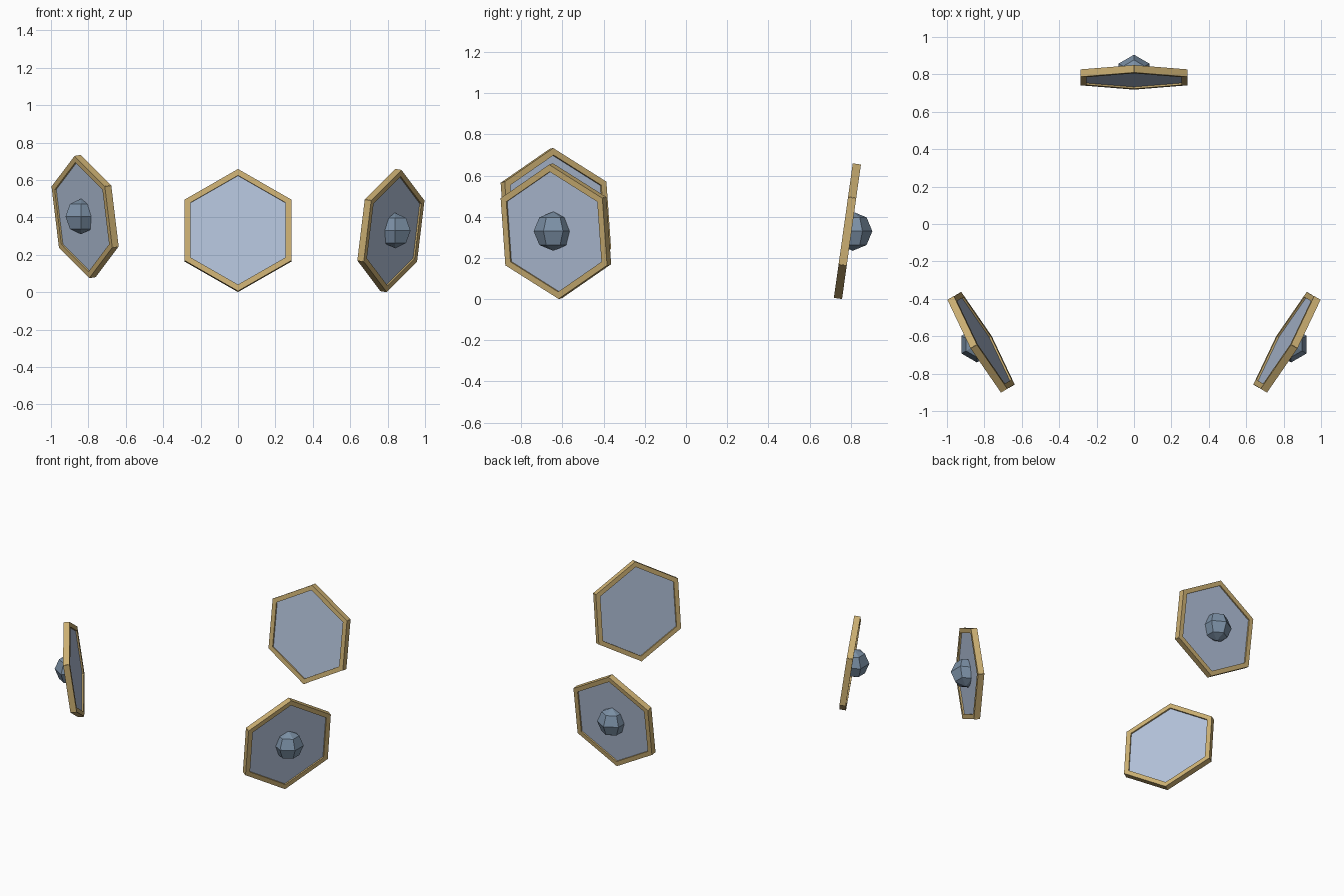
import bpy, bmesh
from math import radians, pi, sin, cos
from mathutils import Matrix, Vector

if "Cube" in bpy.data.objects:
    bpy.data.objects.remove(bpy.data.objects["Cube"])

R = 0.312        # hexagon radius (bar centre lines)
DIST = 0.944     # distance of each panel from the shared centre
CY = -0.16       # shared centre in y
TILT = radians(-8)


def material(name, col):
    m = bpy.data.materials.new(name)
    m.diffuse_color = (*col, 1)
    m.use_nodes = True
    m.node_tree.nodes["Principled BSDF"].inputs["Base Color"].default_value = m.diffuse_color
    return m


GOLD = material("gold", (0.60, 0.43, 0.17))
GLASS = material("pane_blue", (0.45, 0.54, 0.70))
STEEL = material("knob_blue", (0.20, 0.28, 0.38))


def finish(bm, name, mat, matrix):
    bmesh.ops.transform(bm, matrix=matrix, verts=bm.verts)
    bmesh.ops.recalc_face_normals(bm, faces=bm.faces)
    me = bpy.data.meshes.new(name)
    bm.to_mesh(me)
    bm.free()
    me.materials.append(mat)
    ob = bpy.data.objects.new(name, me)
    bpy.context.collection.objects.link(ob)
    return ob


def build_panel(label, angle, z):
    turn = Matrix.Translation((0, CY, z)) @ Matrix.Rotation(angle, 4, 'Z')
    place = turn @ Matrix.Translation((0, DIST, 0)) @ Matrix.Rotation(TILT, 4, 'X')

    # hexagonal pane, pointed at the top
    bm = bmesh.new()
    bmesh.ops.create_cone(bm, cap_ends=True, segments=6, radius1=R, radius2=R, depth=0.02,
                          matrix=Matrix.Rotation(pi / 2, 4, 'X'))
    top = max(v.co.z for v in bm.verts)
    if top < R * 0.95:
        bmesh.ops.rotate(bm, verts=bm.verts, matrix=Matrix.Rotation(pi / 6, 3, 'Y'))
    finish(bm, label + "_pane", GLASS, place)

    # six overlapping frame bars
    bm = bmesh.new()
    for i in range(6):
        m = (Matrix.Rotation(i * pi / 3, 4, 'Y') @ Matrix.Translation((R * cos(pi / 6), 0, 0))
             @ Matrix.Diagonal((0.03, 0.04, R + 0.02, 1)))
        bmesh.ops.create_cube(bm, size=1, matrix=m)
    finish(bm, label + "_frame", GOLD, place)

    # faceted knob on the outer side, trimmed where it meets the pane
    bm = bmesh.new()
    bmesh.ops.create_uvsphere(bm, u_segments=6, v_segments=4, radius=0.095)
    if max(v.co.y for v in bm.verts) < 0.09:
        bmesh.ops.rotate(bm, verts=bm.verts, matrix=Matrix.Rotation(pi / 6, 3, 'Z'))
    bmesh.ops.translate(bm, verts=bm.verts, vec=(0, 0.026, 0))
    cut = bmesh.ops.bisect_plane(bm, geom=bm.verts[:] + bm.edges[:] + bm.faces[:],
                                 plane_co=(0, 0, 0), plane_no=Vector((0, cos(TILT), sin(TILT))),
                                 clear_inner=True)
    edges = [e for e in cut["geom_cut"] if isinstance(e, bmesh.types.BMEdge)]
    bmesh.ops.contextual_create(bm, geom=edges)
    finish(bm, label + "_knob", STEEL, turn @ Matrix.Translation((0, DIST, 0)))


build_panel("back", 0, 0.33)
build_panel("right", radians(-120), 0.33)
build_panel("left", radians(120), 0.405)
